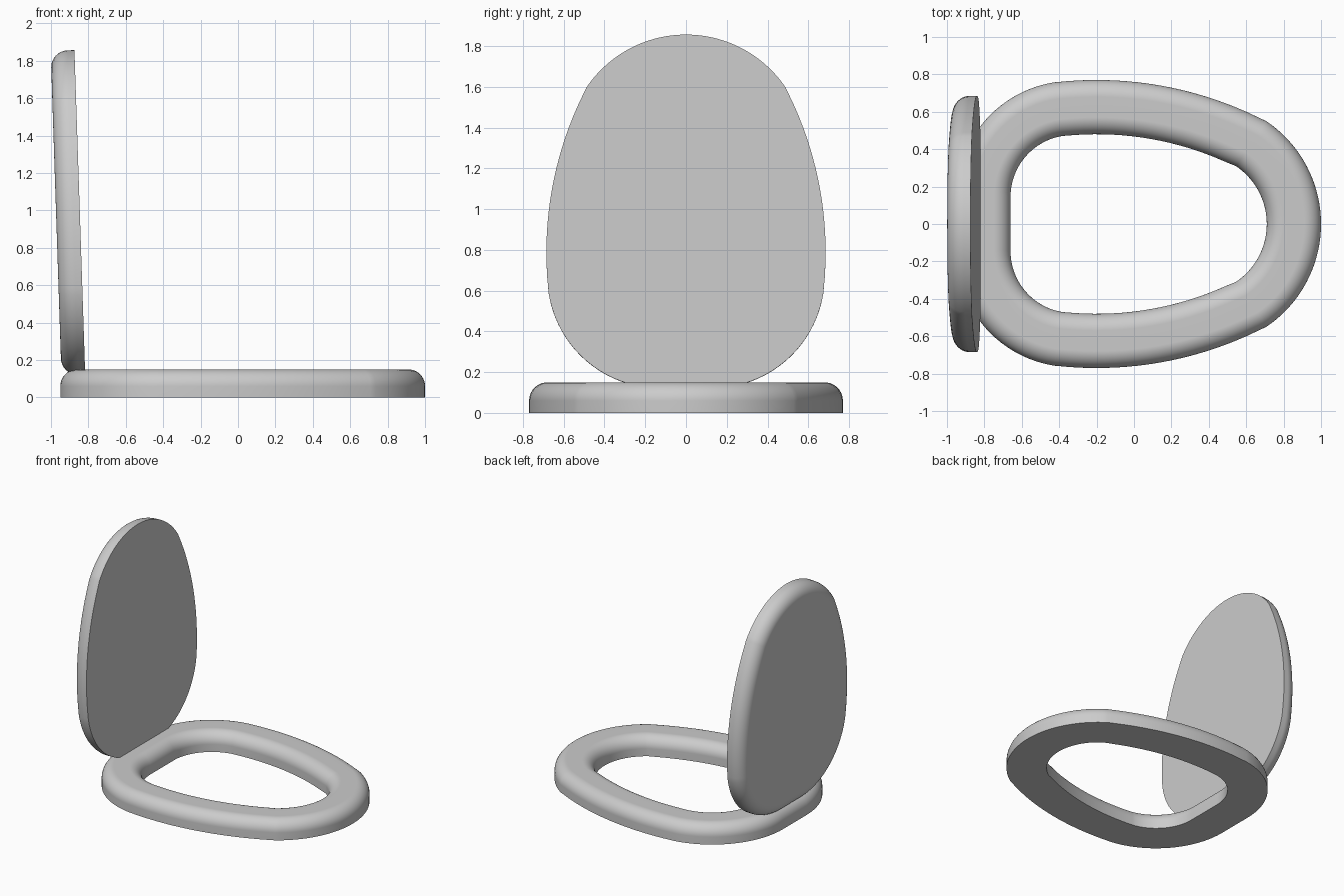
import bpy, bmesh
from math import sin, cos, radians, pi
from mathutils import Vector, Matrix

cube = bpy.data.objects.get("Cube")
if cube:
    bpy.data.objects.remove(cube)

grey = bpy.data.materials.new("light grey plastic")
grey.use_nodes = True
colour = (0.6, 0.6, 0.6, 1)
grey.diffuse_color = colour
grey.node_tree.nodes["Principled BSDF"].inputs["Base Color"].default_value = colour

# Egg outline as arcs: centre x, centre y, radius, start angle, end angle, steps
ARCS = [(0.337, 0, 0.663, 0, 56, 18),
        (-0.2, -1.2, 1.97, 66, 94, 16),
        (-0.33, 0.145, 0.62, 99, 180, 20)]
ROUND = 0.09


def outline(inset, scale=1.0):
    """Closed egg outline, scaled and then moved inwards by inset."""
    half = []
    for cx, cy, r, start, end, steps in ARCS:
        for i in range(steps + 1):
            a = radians(start + (end - start) * i / steps)
            reach = r * scale - inset
            half.append((cx * scale + reach * cos(a), cy * scale + reach * sin(a)))
    return half + [(x, -y) for x, y in reversed(half[1:])]


def rounded_edge(height):
    """Section of a wall with a rounded top edge, as (inset, z)."""
    arc = [(ROUND * (1 - cos(a)), height - ROUND * (1 - sin(a)))
           for a in (i * pi / 20 for i in range(11))]
    return [(0, 0)] + arc


def build(name, section, scale=1.0, closed=True, matrix=Matrix()):
    """Sweep a section round the egg outline; close it as a ring or cap it."""
    bm = bmesh.new()
    rings = [[bm.verts.new((x, y, z)) for x, y in outline(inset, scale)]
             for inset, z in section]
    pairs = list(zip(rings, rings[1:]))
    if closed:
        pairs.append((rings[-1], rings[0]))
    else:
        bm.faces.new(rings[0])
        bm.faces.new(rings[-1])
    n = len(rings[0])
    for low, high in pairs:
        for i in range(n):
            j = (i + 1) % n
            bm.faces.new((low[i], low[j], high[j], high[i]))
    bmesh.ops.recalc_face_normals(bm, faces=bm.faces)
    bm.transform(matrix)
    mesh = bpy.data.meshes.new(name)
    bm.to_mesh(mesh)
    bm.free()
    mesh.materials.append(grey)
    obj = bpy.data.objects.new(name, mesh)
    bpy.context.collection.objects.link(obj)
    bpy.ops.object.select_all(action='DESELECT')
    obj.select_set(True)
    bpy.context.view_layer.objects.active = obj
    bpy.ops.object.shade_smooth_by_angle(angle=radians(35))
    flat = obj.modifiers.new("even shading", 'WEIGHTED_NORMAL')
    flat.keep_sharp = True
    return obj


# Seat ring: rounded outer and inner edges, flat underside
outer = rounded_edge(0.15)
inner = [(0.29 - d, z) for d, z in reversed(outer)]
build("seat_ring", outer + inner)

# Raised lid: smaller egg, flat inside facing forwards, leaning slightly back
LID_SCALE = 0.89
lean = radians(1.9)
along = Vector((-sin(lean), 0, cos(lean)))
outward = Vector((-cos(lean), 0, -sin(lean)))
across = outward.cross(along)
stand = Matrix((along, across, outward)).transposed().to_4x4()
hinge = Matrix.Translation((-0.817, 0, 0.122))
shift = Matrix.Translation((0.95 * LID_SCALE, 0, 0))
build("lid", rounded_edge(0.127), LID_SCALE, closed=False,
      matrix=hinge @ stand @ shift)
